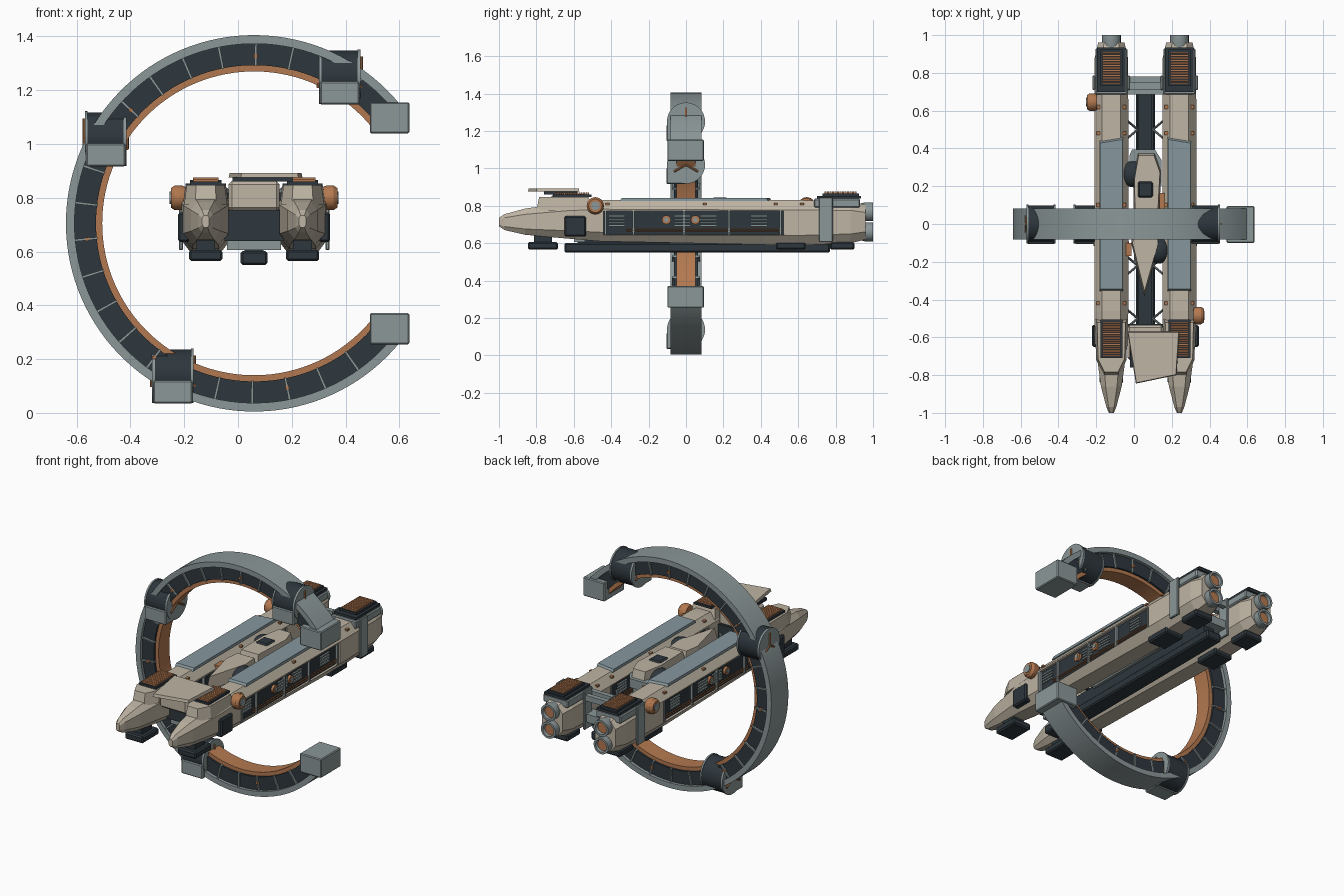
import bpy, bmesh
from math import sin, cos, pi, radians
from mathutils import Vector

old = bpy.data.objects.get("Cube")
if old:
    bpy.data.objects.remove(old)


def material(name, r, g, b):
    m = bpy.data.materials.new(name)
    m.use_nodes = True
    m.diffuse_color = (r, g, b, 1)
    m.node_tree.nodes["Principled BSDF"].inputs["Base Color"].default_value = (r, g, b, 1)
    return m


CREAM = material("cream hull", 0.52, 0.46, 0.37)
GREY = material("cool grey", 0.26, 0.31, 0.315)
BLUE = material("blue grey", 0.24, 0.31, 0.34)
DARK = material("dark slate", 0.027, 0.038, 0.047)
COPPER = material("copper", 0.45, 0.19, 0.08)
MID = 0.06            # centre plane of the ship
RING_Z = 0.705


def finish(name, bm, mat, smooth=False, bevel=0):
    bmesh.ops.recalc_face_normals(bm, faces=bm.faces)
    me = bpy.data.meshes.new(name)
    bm.to_mesh(me)
    bm.free()
    me.materials.append(mat)
    ob = bpy.data.objects.new(name, me)
    bpy.context.collection.objects.link(ob)
    if smooth:
        me.shade_smooth()
        me.set_sharp_from_angle(angle=radians(32))
    if bevel:
        mod = ob.modifiers.new("edge bevel", "BEVEL")
        mod.width, mod.segments = bevel, 1
    return ob


def loft(name, loops, mat, smooth=False, bevel=0):
    """Skin a list of equal closed loops and cap both ends."""
    bm = bmesh.new()
    rows = [[bm.verts.new(p) for p in loop] for loop in loops]
    n = len(rows[0])
    for a, b in zip(rows, rows[1:]):
        for i in range(n):
            bm.faces.new((a[i], a[(i + 1) % n], b[(i + 1) % n], b[i]))
    bm.faces.new(rows[0])
    bm.faces.new(rows[-1])
    return finish(name, bm, mat, smooth, bevel)


def box(name, x, y, z, mat, bevel=0):
    return loft(name, [[(x[0], y[0], k), (x[1], y[0], k), (x[1], y[1], k), (x[0], y[1], k)] for k in z],
                mat, bevel=bevel)


def prism(name, pts, z, mat, inset=0):
    c = Vector((sum(p[0] for p in pts), sum(p[1] for p in pts))) / len(pts)
    top = [Vector(p).lerp(c, inset) for p in pts]
    return loft(name, [[(p[0], p[1], z[0]) for p in pts], [(p[0], p[1], z[1]) for p in top]], mat)


def tube(name, start, axis, profile, mat, n=24):
    """Turn (distance, radius) pairs about an axis."""
    q = Vector(axis).to_track_quat("Z", "Y")
    return loft(name, [[Vector(start) + q @ Vector((r * cos(2 * pi * i / n), r * sin(2 * pi * i / n), d))
                        for i in range(n)] for d, r in profile], mat, True)


def rod(name, a, b, r, mat):
    d = Vector(b) - Vector(a)
    return tube(name, a, d, [(0, r), (d.length, r)], mat, 8)


def vent(name, cx, w, y0, y1, z, count):
    """Dark tray carrying a row of copper slats."""
    box(name + "_tray", (cx - w, cx + w), (y0, y1), (z, z + 0.013), DARK)
    step = (y1 - y0 - 0.02) / count
    for i in range(count):
        y = y0 + 0.01 + i * step
        box(name + "_slat", (cx - w * 0.82, cx + w * 0.82), (y, y + step * 0.75), (z + 0.013, z + 0.022), COPPER)


# Open ring: outer shell, dark core, copper inner lining
def arc_band(name, r0, r1, w, a0, a1, n, mat):
    loops = []
    for i in range(n + 1):
        a = radians(a0 + (a1 - a0) * i / n)
        loops.append([(MID + r * cos(a), y, RING_Z + r * sin(a))
                      for r, y in ((r0, -w), (r1, -w), (r1, w), (r0, w))])
    return loft(name, loops, mat, True)


arc_band("ring_shell", 0.668, 0.70, 0.083, 39, 321, 96, GREY)
arc_band("ring_core", 0.588, 0.67, 0.064, 39, 321, 96, DARK)
arc_band("ring_lining", 0.565, 0.59, 0.052, 39, 321, 96, COPPER)
for i in range(24):
    a = 41 + i * 12
    arc_band("ring_rib", 0.585, 0.675, 0.075, a, a + 0.8, 1, GREY)
    if i % 4 == 0:
        arc_band("ring_light", 0.615, 0.63, 0.08, a - 0.2, a + 1, 1, COPPER)

# Ring clamps and end blocks
for cx, cz in ((-0.492, 1.02), (0.378, 1.25), (-0.242, 0.138)):
    tube("clamp_drum", (cx - 0.072, 0, cz), (1, 0, 0), [(0, 0.098), (0.144, 0.098)], DARK, 32)
    for s in (-1, 1):
        tube("clamp_flange", (cx + s * 0.072 - 0.005, 0, cz), (1, 0, 0), [(0, 0.102), (0.01, 0.102)], GREY, 32)
        for k in range(3):
            a = radians(90 + k * 120)
            rod("clamp_spoke", (cx + s * 0.08, 0, cz),
                (cx + s * 0.08, 0.075 * cos(a), cz + 0.075 * sin(a)), 0.006, COPPER)
    box("clamp_block", (cx - 0.073, cx + 0.073), (-0.105, 0.0), (cz - 0.103, cz - 0.018), GREY, 0.005)
for cz in (1.097, 0.313):
    box("ring_end_block", (0.49, 0.637), (-0.1, 0.095), (cz - 0.058, cz + 0.058), GREY, 0.005)

# Twin hulls: stations are y, half width, top, bottom
STATIONS = ((-1.0, 0.013, 0.735, 0.69), (-0.97, 0.026, 0.755, 0.67), (-0.86, 0.055, 0.785, 0.645),
            (-0.64, 0.085, 0.815, 0.625), (-0.46, 0.09, 0.83, 0.61), (0.6, 0.09, 0.83, 0.588),
            (0.88, 0.088, 0.825, 0.60), (0.96, 0.07, 0.805, 0.62))


def hull_loop(cx, y, w, t, b):
    c = 0.22 * (t - b)
    k = w * 0.55
    return [(cx + x, y, z) for x, z in ((-k, b), (k, b), (w, b + c), (w, t - c), (k, t), (-k, t), (-w, t - c), (-w, b + c))]


for s in (-1, 1):
    cx = MID + 0.18 * s
    hull = loft("hull", [hull_loop(cx, *st) for st in STATIONS], CREAM)
    for side in (-1, 1):
        # Recessed machinery bay on each hull flank
        def depth(a, b):
            return sorted((cx + side * a, cx + side * b))
        cutter = box("bay_cutter", depth(0.07, 0.12), (-0.44, 0.52), (0.645, 0.772), DARK)
        cutter.hide_render = True
        cutter.hide_viewport = True
        cutter.display_type = "WIRE"
        mod = hull.modifiers.new("bay cut", "BOOLEAN")
        mod.operation, mod.object, mod.solver = "DIFFERENCE", cutter, "EXACT"
        box("bay_back", depth(0.068, 0.075), (-0.44, 0.52), (0.645, 0.772), DARK)
        for y in (-0.43, -0.28, -0.01, 0.23, 0.505):
            box("bay_post", depth(0.07, 0.09), (y - 0.005, y + 0.005), (0.645, 0.772), GREY)
        for y in (-0.37, -0.02, 0.12, 0.39):
            for k in range(4):
                z = 0.69 + k * 0.017
                box("bay_louvre", depth(0.07, 0.084), (y - 0.045, y + 0.045), (z, z + 0.009), GREY)
        for z in (0.662, 0.675):
            rod("bay_pipe", (cx + side * 0.082, -0.32, z), (cx + side * 0.082, 0.51, z), 0.0035, COPPER)
        for y in (-0.105, 0.05):
            tube("bay_valve", (cx + side * 0.07, y, 0.725), (side, 0, 0), [(0, 0.024), (0.02, 0.024)], COPPER)
            tube("bay_valve_cap", (cx + side * 0.09, y, 0.725), (side, 0, 0), [(0, 0.012), (0.004, 0.012)], GREY)
        box("rear_strap", depth(0.085, 0.1), (0.71, 0.785), (0.605, 0.845), GREY, 0.004)
        for y in (-0.42, 0.1, 0.48, 0.62):
            box("marker_light", depth(0.06, 0.078), (y - 0.01, y + 0.01), (0.805, 0.815), COPPER)

    # Outer flank box, deck plate and belly pads
    box("flank_box", sorted((cx + s * 0.06, cx + s * 0.103)), (-0.65, -0.535), (0.635, 0.745), DARK, 0.008)
    prism("deck_plate", [(cx - 0.062, -0.355), (cx + 0.062, -0.355), (cx + s * 0.062 + 0.0, 0.40)][:2]
          + [(cx + 0.062, 0.46 if s < 0 else 0.44), (cx - 0.062, 0.44 if s < 0 else 0.46)], (0.825, 0.842), BLUE, 0.03)
    for y, h in ((-0.765, 0.08), (0.56, 0.08), (0.835, 0.065)):
        box("belly_pad", (cx - 0.062, cx + 0.062), (y - h, y + h), (0.565, 0.606), DARK, 0.008)
        box("pad_mount", (cx - 0.035, cx + 0.035), (y - h * 0.6, y + h * 0.6), (0.60, 0.66), DARK)

    # Nose collar and vents fore and aft
    prism("nose_armour", [(cx - 0.085, -0.5), (cx - 0.08, -0.72), (cx - 0.04, -0.8), (cx + 0.04, -0.8),
                          (cx + 0.08, -0.72), (cx + 0.085, -0.5)], (0.775, 0.848), CREAM, 0.12)
    vent("front_vent", cx, 0.058, -0.71, -0.505, 0.848, 16)
    box("rear_casing", (cx - 0.085, cx + 0.085), (0.685, 0.93), (0.79, 0.838), GREY, 0.006)
    box("rear_casing_band", (cx - 0.075, cx + 0.075), (0.70, 0.935), (0.838, 0.853), DARK)
    vent("rear_vent", cx, 0.058, 0.73, 0.925, 0.853, 13)

    # Stacked engines
    for z in (0.66, 0.768):
        tube("engine_bell", (cx, 0.92, z), (0, 1, 0),
             [(0, 0.04), (0.035, 0.05), (0.08, 0.05), (0.08, 0.037), (0.06, 0.033)], GREY)
        tube("engine_core", (cx, 0.975, z), (0, 1, 0), [(0, 0.034), (0.008, 0.034)], COPPER)

# Copper side pods
for s, y in ((-1, 0.645), (1, -0.485)):
    x = MID + s * 0.255
    tube("side_pod", (x, y, 0.80), (s, 0, 0), [(0, 0.04), (0.015, 0.046), (0.04, 0.046), (0.055, 0.036)], COPPER)
    tube("side_pod_cap", (x + s * 0.053, y, 0.80), (s, 0, 0), [(0, 0.024), (0.006, 0.024)], GREY)

# Keel and cross members joining the hulls
box("keel", (MID - 0.05, MID + 0.05), (-0.65, 0.77), (0.55, 0.602), DARK, 0.008)
box("keel_spine", (MID - 0.035, MID + 0.035), (-0.58, 0.72), (0.60, 0.68), DARK)
box("front_beam", (MID - 0.11, MID + 0.11), (-0.62, -0.53), (0.64, 0.755), DARK)
box("front_beam_foot", (MID - 0.1, MID + 0.1), (-0.60, -0.54), (0.605, 0.64), GREY)
for y in (0.70, 0.765):
    box("rear_beam", (MID - 0.11, MID + 0.11), (y - 0.015, y + 0.015), (0.785, 0.82), GREY)
box("rear_bulkhead", (MID - 0.11, MID + 0.11), (0.69, 0.77), (0.65, 0.70), GREY)
for y in (-0.5, -0.22, 0.5):
    for s in (-1, 1):
        for d in (-0.05, 0.05):
            rod("truss_rod", (MID + s * 0.1, y + d, 0.72), (MID + s * 0.04, y, 0.66), 0.006, GREY)

# Forward bridge and overhanging roof plate
box("bridge_block", (-0.035, 0.155), (-0.72, -0.535), (0.752, 0.862), CREAM, 0.012)
box("bridge_band", (-0.02, 0.205), (-0.76, -0.58), (0.86, 0.877), DARK)
prism("bridge_roof", [(-0.035, -0.57), (0.01, -0.845), (0.225, -0.80), (0.24, -0.57)], (0.875, 0.893), CREAM, 0.03)

# Central pod between the hulls
box("pod_base", (MID - 0.06, MID + 0.06), (-0.22, 0.36), (0.66, 0.76), GREY, 0.01)
prism("pod_rim", [(-0.025, 0.2), (0.145, 0.2), (0.145, 0.34), (0.11, 0.395), (-0.01, 0.395), (-0.025, 0.36)],
      (0.73, 0.785), GREY)
prism("pod_rear", [(0.0, 0.0), (0.13, 0.0), (0.145, 0.28), (0.11, 0.38), (0.02, 0.38), (-0.005, 0.24)],
      (0.76, 0.835), CREAM, 0.1)
prism("pod_nose", [(0.0, 0.0), (-0.015, -0.1), (0.055, -0.385), (0.135, -0.1), (0.125, 0.0)], (0.75, 0.825), CREAM, 0.1)
box("pod_hatch", (0.02, 0.1), (0.14, 0.225), (0.80, 0.843), DARK, 0.008)
for x, y in ((-0.005, 0.265), (0.13, -0.14)):
    tube("pod_dome", (x, y, 0.72), (0, 0, 1),
         [(0, 0.07)] + [(0.05 + 0.055 * sin(a), 0.07 * cos(a)) for a in (0, 0.35, 0.7, 1.05, 1.4)], DARK)
for x in (-0.028, 0.148):
    box("pod_piston", (x - 0.014, x + 0.014), (-0.17 if x < 0 else 0.08, -0.1 if x < 0 else 0.165), (0.74, 0.80), COPPER)
